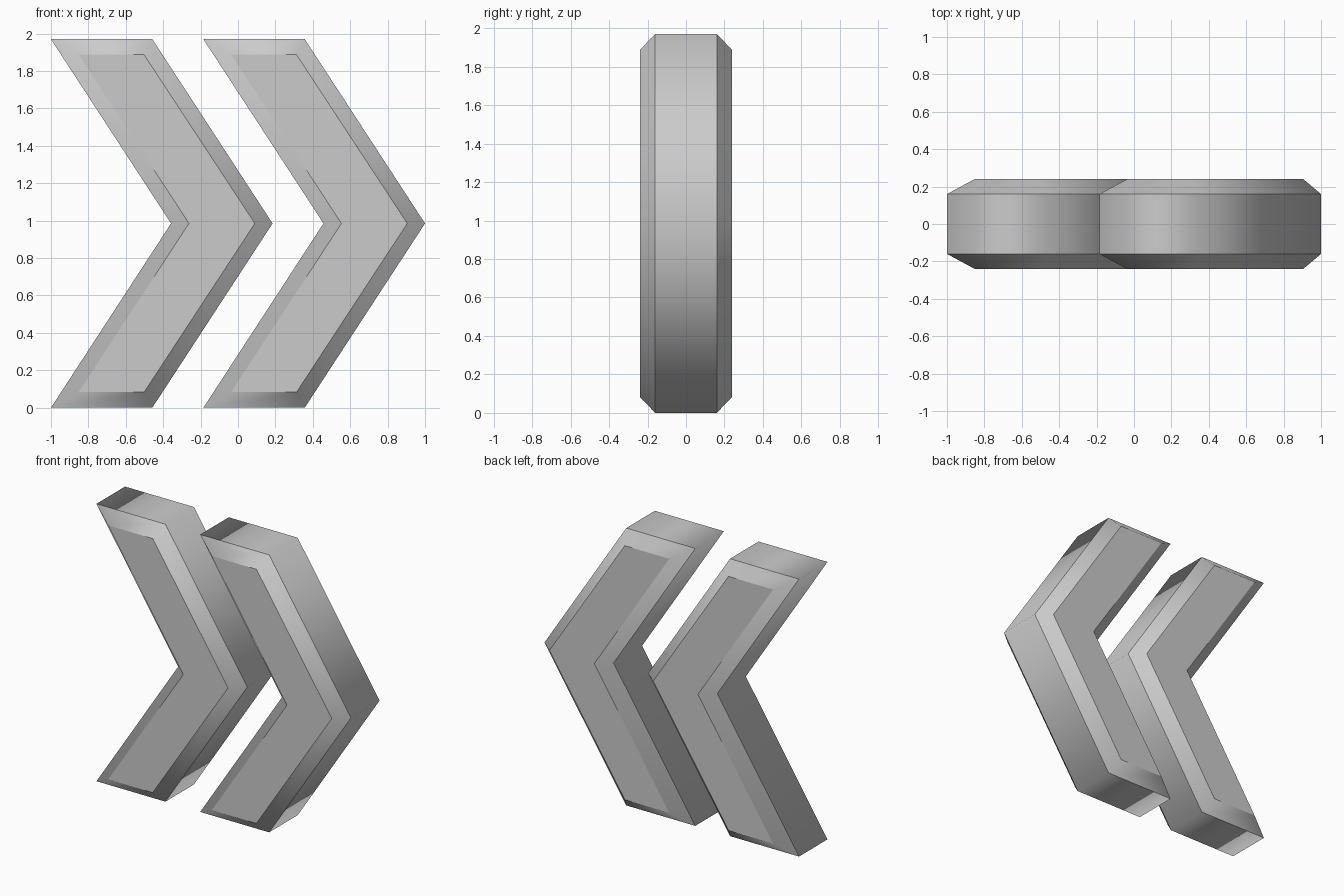
import bpy
import bmesh

cube = bpy.data.objects.get("Cube")
if cube:
    bpy.data.objects.remove(cube, do_unlink=True)

# Single grey material
grey = bpy.data.materials.new("light grey")
grey.use_nodes = True
colour = (0.6, 0.6, 0.6, 1)
grey.diffuse_color = colour
grey.node_tree.nodes["Principled BSDF"].inputs["Base Color"].default_value = colour

MID = 0.985       # height of the arrow point
SPACING = 0.815   # distance between the two arrows


def arrow_profile(tip_x, corner_x, point_x, notch_x, half_height):
    """Outline of a right-pointing arrow, symmetric about MID."""
    top, bottom = MID + half_height, MID - half_height
    return [(tip_x, top), (corner_x, top), (point_x, MID),
            (corner_x, bottom), (tip_x, bottom), (notch_x, MID)]


OUTER = arrow_profile(-1.0, -0.458, 0.185, -0.358, MID)
INNER = arrow_profile(-0.852, -0.502, 0.09, -0.262, 0.902)


def make_arrow(name, shift):
    bm = bmesh.new()
    # Outline rings from front face to back face
    rings = []
    for y, outline in ((-0.24, INNER), (-0.16, OUTER), (0.16, OUTER), (0.24, INNER)):
        rings.append([bm.verts.new((x + shift, y, z)) for x, z in outline])

    # Chamfers and side walls, smooth around the outline
    for a, b in zip(rings, rings[1:]):
        for i in range(len(a)):
            j = (i + 1) % len(a)
            bm.faces.new((a[i], a[j], b[j], b[i])).smooth = True

    # Flat front and back, each split into an upper and a lower arm
    for r in (rings[0], rings[-1]):
        bm.faces.new((r[0], r[1], r[2], r[5]))
        bm.faces.new((r[5], r[2], r[3], r[4]))

    # Crisp edges along every ring
    for r in rings:
        for i in range(len(r)):
            bm.edges.get((r[i], r[(i + 1) % len(r)])).smooth = False

    bmesh.ops.recalc_face_normals(bm, faces=bm.faces)
    mesh = bpy.data.meshes.new(name)
    bm.to_mesh(mesh)
    bm.free()
    mesh.materials.append(grey)
    bpy.context.collection.objects.link(bpy.data.objects.new(name, mesh))


make_arrow("right_arrow", 0)
make_arrow("left_arrow", SPACING)
